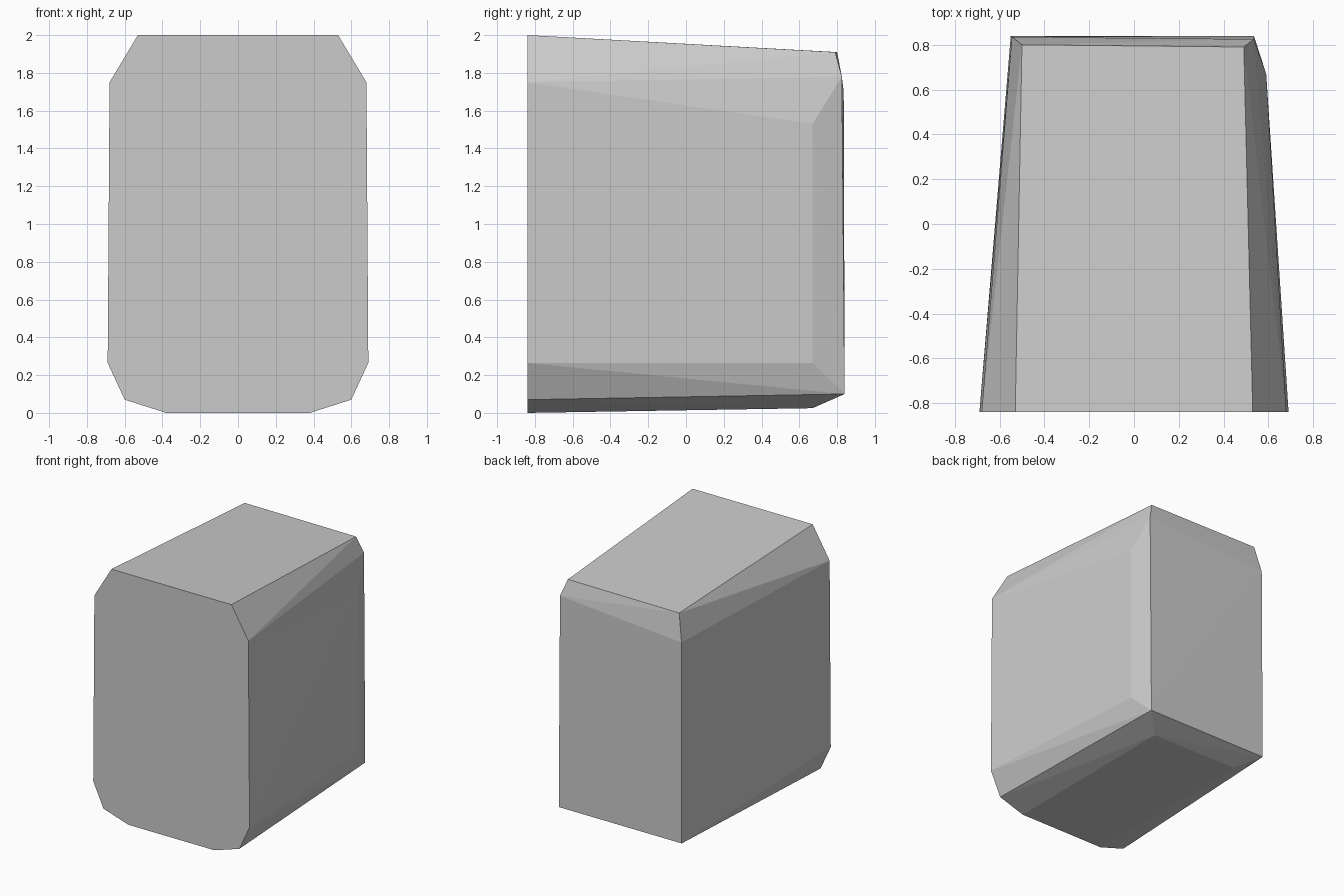
import bpy
import bmesh
import math

cube = bpy.data.objects.get("Cube")
if cube:
    bpy.data.objects.remove(cube, do_unlink=True)


def make_material(name, color):
    mat = bpy.data.materials.new(name)
    mat.use_nodes = True
    mat.diffuse_color = color
    mat.node_tree.nodes["Principled BSDF"].inputs["Base Color"].default_value = color
    return mat


# Half outline of the flat front, mirrored across x
front_y = -0.84
half_front = [(0.53, 2.0), (0.68, 1.75), (0.69, 0.265), (0.60, 0.07), (0.38, 0.0)]
corners = [(side * x, front_y, z) for side in (1, -1) for x, z in half_front]

# Back corners: the left side has a bevelled upright, the right side a sharp one
corners += [
    (0.49, 0.79, 1.91), (0.535, 0.825, 1.78), (0.535, 0.84, 0.10),
    (0.59, 0.67, 1.53), (0.59, 0.67, 0.265), (0.36, 0.67, 0.025),
]
corners += [
    (-0.50, 0.80, 1.91), (-0.545, 0.835, 1.70), (-0.55, 0.84, 0.10),
    (-0.41, 0.67, 0.03),
]

# Faceted block wrapped around the corners
bm = bmesh.new()
for co in corners:
    bm.verts.new(co)
hull = bmesh.ops.convex_hull(bm, input=bm.verts[:])
loose = [v for v in hull["geom_interior"] if isinstance(v, bmesh.types.BMVert)]
bmesh.ops.delete(bm, geom=loose, context="VERTS")
bmesh.ops.dissolve_limit(bm, angle_limit=math.radians(0.5), verts=bm.verts[:], edges=bm.edges[:])
bmesh.ops.recalc_face_normals(bm, faces=bm.faces[:])

mesh = bpy.data.meshes.new("faceted_block")
bm.to_mesh(mesh)
bm.free()
mesh.materials.append(make_material("light grey", (0.6, 0.6, 0.6, 1.0)))
block = bpy.data.objects.new("faceted_block", mesh)
bpy.context.scene.collection.objects.link(block)
